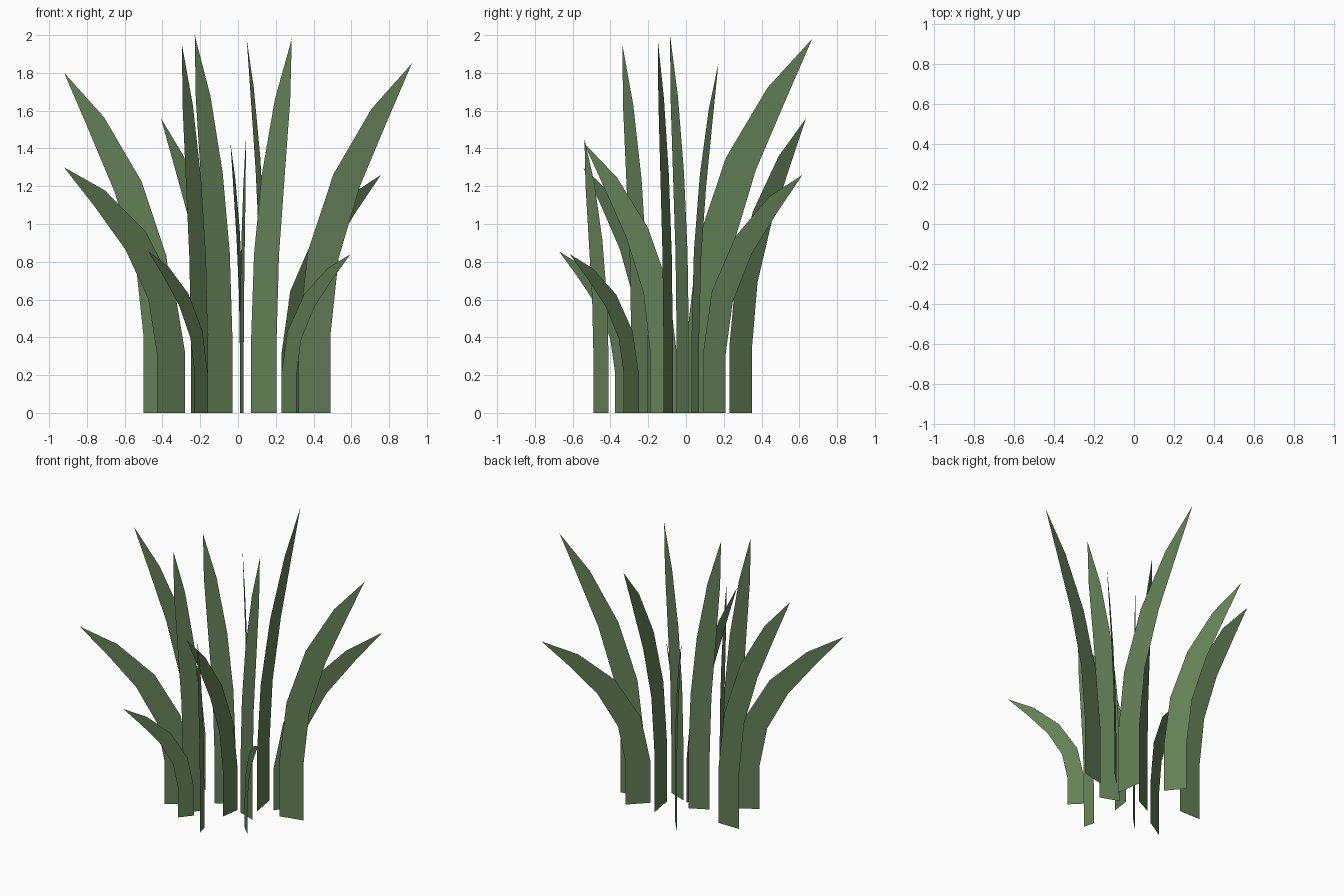
import bpy
import bmesh
from mathutils import Vector

cube = bpy.data.objects.get("Cube")
if cube:
    bpy.data.objects.remove(cube, do_unlink=True)

leaf = bpy.data.materials.new("leaf_green")
leaf.use_nodes = True
GREEN = (0.125, 0.215, 0.092, 1)
leaf.diffuse_color = GREEN
bsdf = leaf.node_tree.nodes["Principled BSDF"]
bsdf.inputs["Base Color"].default_value = GREEN
bsdf.inputs["Roughness"].default_value = 0.9

# Shared blade shape: sideways sweep, height, height gained by leaning, width
ROWS = [(0, 0, 0, 1), (0, .2, .09, 1), (.09, .41, .15, .98),
        (.33, .62, .16, .9), (.67, .83, .09, .6), (1, 1, 0, 0)]


def blade(name, near, far, lean, height):
    """Flat upright blade on a base line, bending from near towards far."""
    near, far = Vector((*near, 0)), Vector((*far, 0))
    middle, width = (near + far) / 2, (far - near).length
    side = (far - near).normalized()
    ratio = lean / height
    spine = [Vector((s * lean, (h + g * ratio) * height)) for s, h, g, w in ROWS]

    bm = bmesh.new()

    def vert(p):
        return bm.verts.new(middle + side * p.x + Vector((0, 0, p.y)))

    # Each row lies square to the bending spine
    pairs = []
    for i in range(len(ROWS) - 1):
        tangent = (spine[i + 1] - spine[max(i - 1, 0)]).normalized()
        if i < 2:
            tangent = Vector((0, 1))
        across = Vector((tangent.y, -tangent.x)) * width * ROWS[i][3] / 2
        pairs.append((vert(spine[i] - across), vert(spine[i] + across)))
    for (a, b), (c, d) in zip(pairs, pairs[1:]):
        bm.faces.new((a, b, d, c))
    bm.faces.new((*pairs[-1], vert(spine[-1])))

    mesh = bpy.data.meshes.new(name)
    bm.to_mesh(mesh)
    bm.free()
    mesh.materials.append(leaf)
    bpy.context.collection.objects.link(bpy.data.objects.new(name, mesh))


# Base line ends (leaning towards the second), sideways lean, height
blade("right_blade", (-.33, .09), (-.50, .09), .505, 1.80)
blade("back_blade", (-.07, .23), (-.17, .35), .45, 1.56)
blade("tall_back_blade", (.15, .01), (.12, .20), .57, 1.98)
blade("back_left_blade", (.23, .09), (.35, .21), .66, 1.26)
blade("left_blade", (.32, .03), (.49, .07), .53, 1.85)
blade("tall_middle_blade", (-.03, .015), (-.16, -.05), .15, 2.0)
blade("tall_left_blade", (.07, -.07), (.205, -.12), .157, 1.98)
blade("middle_blade", (.03, -.05), (.01, -.19), .425, 1.43)
blade("wide_right_blade", (-.28, -.16), (-.43, -.25), .66, 1.30)
blade("tall_right_blade", (-.16, -.20), (-.25, -.29), .13, 1.95)
blade("short_right_blade", (-.16, -.29), (-.23, -.375), .44, .855)
blade("front_blade", (.01, -.41), (.03, -.49), .09, 1.45)
blade("short_left_blade", (.23, -.25), (.31, -.33), .46, .84)
